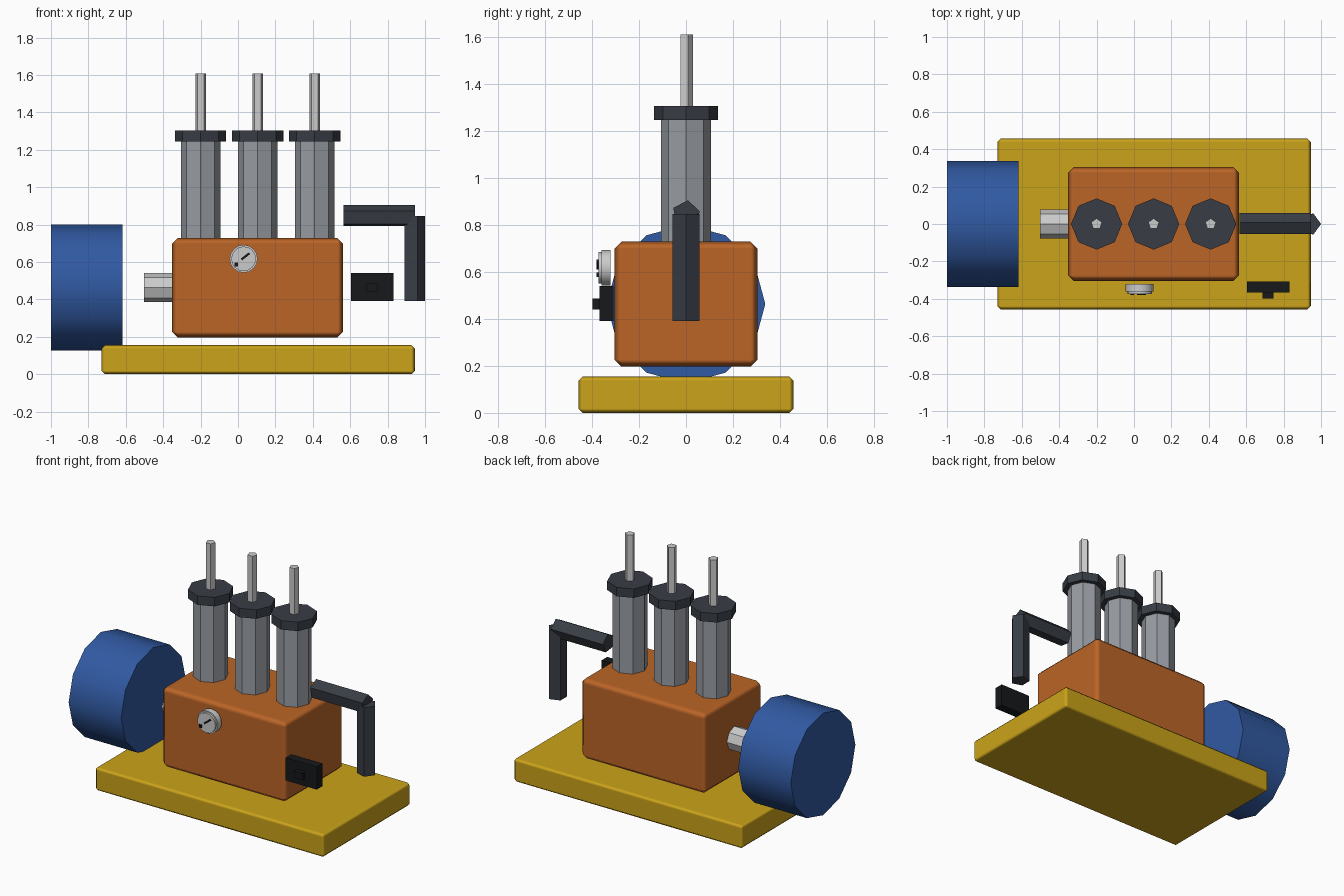
import bpy, bmesh
from math import radians, sin, cos, tau

if "Cube" in bpy.data.objects:
    bpy.data.objects.remove(bpy.data.objects["Cube"])


def material(name, color):
    m = bpy.data.materials.new(name)
    m.diffuse_color = (*color, 1)
    m.use_nodes = True
    m.node_tree.nodes["Principled BSDF"].inputs["Base Color"].default_value = m.diffuse_color
    return m


ORANGE = material("orange", (0.5, 0.13, 0.02))
YELLOW = material("yellow", (0.6, 0.37, 0.01))
BLUE = material("blue", (0.03, 0.1, 0.36))
STEEL = material("steel", (0.31, 0.33, 0.36))
CHROME = material("chrome", (0.66, 0.67, 0.68))
DARK = material("dark", (0.04, 0.047, 0.06))
BLACK = material("black", (0.008, 0.009, 0.011))


def finish(name, bm, mat):
    bmesh.ops.recalc_face_normals(bm, faces=bm.faces)
    me = bpy.data.meshes.new(name)
    bm.to_mesh(me)
    bm.free()
    me.materials.append(mat)
    ob = bpy.data.objects.new(name, me)
    bpy.context.collection.objects.link(ob)
    return ob


def box(name, lo, hi, mat, bevel=0.0):
    """Box between two corners, with an optional chamfer."""
    bm = bmesh.new()
    bmesh.ops.create_cube(bm, size=1)
    for v in bm.verts:
        v.co = [(h - l) * c for l, h, c in zip(lo, hi, v.co)]
    ob = finish(name, bm, mat)
    ob.location = [(l + h) / 2 for l, h in zip(lo, hi)]
    if bevel:
        ob.data.shade_smooth()
        mod = ob.modifiers.new("chamfer", 'BEVEL')
        mod.width, mod.segments, mod.harden_normals = bevel, 1, True
    return ob


def prism(name, axis, sides, r, u, v, a, b, mat, start=0):
    """N-sided bar along axis from a to b; u, v centre it on the other axes."""
    order = {'X': lambda p, q, t: (t, p, q),
             'Y': lambda p, q, t: (p, t, q),
             'Z': lambda p, q, t: (p, q, t)}[axis]
    bm = bmesh.new()
    ang = [radians(start) + tau * i / sides for i in range(sides)]
    rings = [[bm.verts.new(order(u + r * cos(t), v + r * sin(t), end)) for t in ang]
             for end in (a, b)]
    for ring in rings:
        bm.faces.new(ring)
    for i in range(sides):
        j = (i + 1) % sides
        bm.faces.new((rings[0][i], rings[0][j], rings[1][j], rings[1][i]))
    ob = finish(name, bm, mat)
    if sides >= 12:
        ob.data.shade_smooth()
        ob.data.set_sharp_from_angle(angle=radians(40))
    return ob


# Skid base and pump block
box("base", (-0.73, -0.457, 0), (0.945, 0.457, 0.155), YELLOW, 0.018)
box("pump_block", (-0.352, -0.304, 0.197), (0.562, 0.304, 0.728), ORANGE, 0.03)

# Motor and drive shaft
prism("motor", 'X', 12, 0.337, 0, 0.463, -1.0, -0.617, BLUE)
prism("drive_shaft", 'X', 8, 0.077, 0, 0.463, -0.503, -0.32, CHROME)

# Three cylinders with collars and plunger rods
for i in range(3):
    x = -0.2 + 0.305 * i
    prism(f"cylinder_{i + 1}", 'Z', 8, 0.106, x, 0, 0.70, 1.25, STEEL)
    prism(f"collar_{i + 1}", 'Z', 8, 0.137, x, 0, 1.245, 1.304, DARK)
    prism(f"plunger_rod_{i + 1}", 'Z', 5, 0.03, x, 0, 1.29, 1.608, CHROME, 90)

# Outlet pipe
prism("outlet_pipe", 'X', 5, 0.06, 0, 0.845, 0.565, 0.945, DARK, 10)
prism("down_pipe", 'Z', 5, 0.06, 0.94, 0, 0.39, 0.845, DARK)

# Pressure gauge with needle and centre mark
prism("gauge_body", 'Y', 16, 0.075, 0.03, 0.617, -0.36, -0.32, CHROME)
prism("gauge_face", 'Y', 16, 0.066, 0.03, 0.617, -0.373, -0.355, CHROME)
needle = box("gauge_needle", (0.013, -0.38, 0.618), (0.067, -0.37, 0.63), BLACK)
needle.location.x, needle.location.z = 0.04, 0.63
needle.rotation_euler.y = radians(-38)
box("gauge_mark", (-0.02, -0.38, 0.577), (0.0, -0.37, 0.597), BLACK)

# Control switch
box("switch_box", (0.605, -0.367, 0.39), (0.832, -0.308, 0.54), BLACK)
box("switch_button", (0.688, -0.397, 0.44), (0.747, -0.36, 0.486), BLACK)
